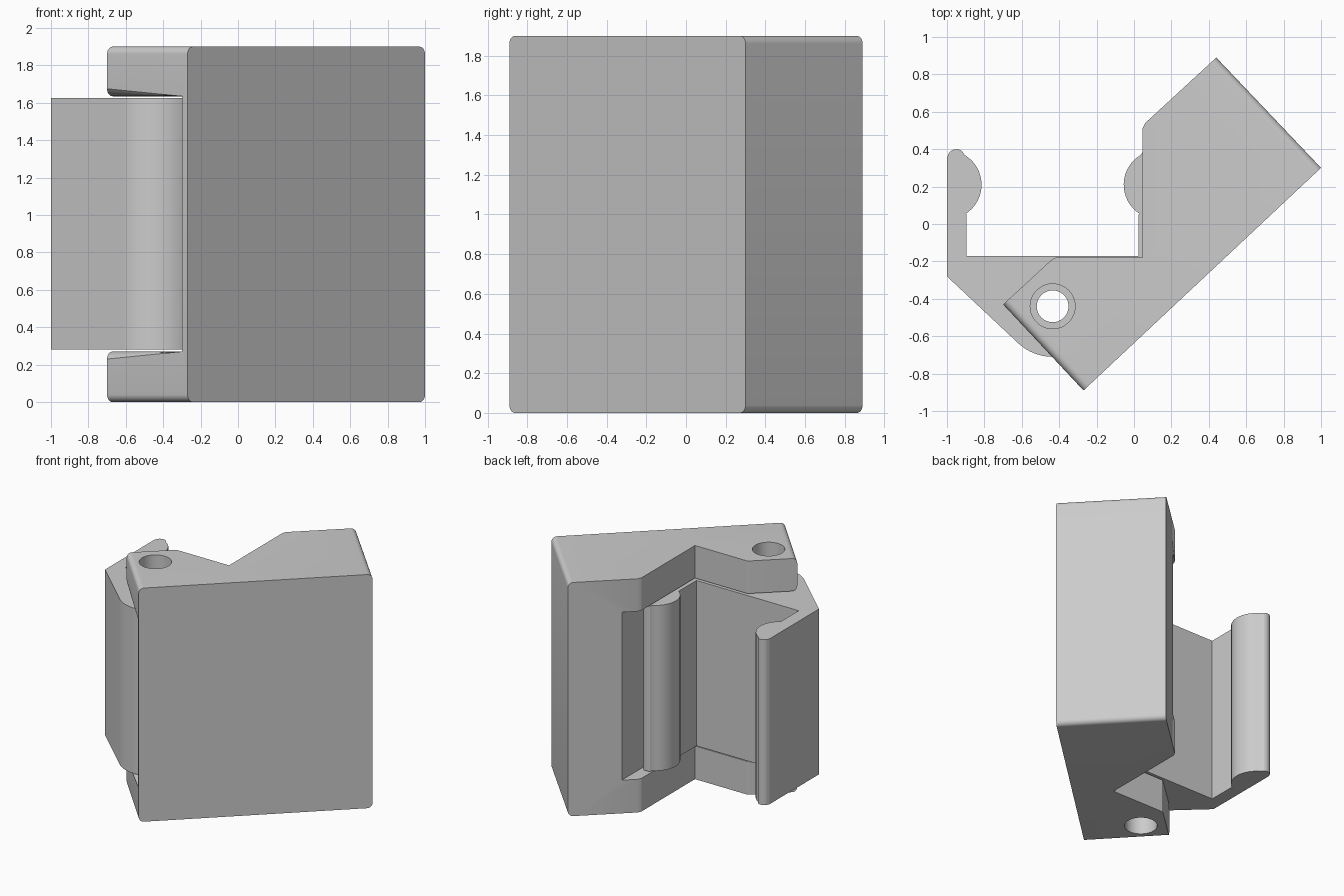
import bpy
import bmesh
from math import sin, cos, radians
from mathutils import Vector

if "Cube" in bpy.data.objects:
    bpy.data.objects.remove(bpy.data.objects["Cube"])

HEIGHT = 1.9
SLOT_LOW, SLOT_HIGH = 0.27, 1.635
PIVOT = Vector((-0.435, -0.44))

grey = bpy.data.materials.new("plain grey")
grey.use_nodes = True
grey.diffuse_color = (0.6, 0.6, 0.6, 1)
grey.node_tree.nodes["Principled BSDF"].inputs["Base Color"].default_value = grey.diffuse_color


def arc(cx, cy, r, start, end, steps):
    angles = [radians(start + (end - start) * i / steps) for i in range(steps + 1)]
    return [(cx + r * cos(a), cy + r * sin(a)) for a in angles]


def prism(name, outline, low, high):
    """Extrude a plan outline between two heights."""
    bm = bmesh.new()
    face = bm.faces.new([bm.verts.new((x, y, low)) for x, y in outline])
    top = bmesh.ops.extrude_face_region(bm, geom=[face])["geom"]
    verts = [g for g in top if isinstance(g, bmesh.types.BMVert)]
    bmesh.ops.translate(bm, verts=verts, vec=(0, 0, high - low))
    bmesh.ops.recalc_face_normals(bm, faces=bm.faces)
    mesh = bpy.data.meshes.new(name)
    bm.to_mesh(mesh)
    bm.free()
    mesh.materials.append(grey)
    ob = bpy.data.objects.new(name, mesh)
    bpy.context.collection.objects.link(ob)
    return ob


def activate(ob):
    bpy.ops.object.select_all(action="DESELECT")
    ob.select_set(True)
    bpy.context.view_layer.objects.active = ob


def cut(ob, outline, low, high):
    """Subtract a prism from the object."""
    cutter = prism("cutter", outline, low, high)
    cutter.hide_render = True
    mod = ob.modifiers.new("cut", "BOOLEAN")
    mod.operation, mod.solver, mod.object = "DIFFERENCE", "EXACT", cutter
    activate(ob)
    bpy.ops.object.modifier_apply(modifier=mod.name)
    bpy.data.objects.remove(cutter)


def round_ends(ob, ends, radius):
    """Round the level edges lying in the given upright end planes."""
    bm = bmesh.new()
    bm.from_mesh(ob.data)
    bmesh.ops.dissolve_limit(bm, angle_limit=0.01, verts=bm.verts, edges=bm.edges)
    chosen = []
    for e in bm.edges:
        a, b = (v.co for v in e.verts)
        if abs(a.z - b.z) > 0.001:
            continue
        for p, q in ends:
            p, q = Vector(p), Vector(q)
            d = (q - p).normalized()
            normal = Vector((-d.y, d.x))
            if all(abs((v.xy - p).dot(normal)) < 0.004 for v in (a, b)):
                chosen.append(e)
                break
    bmesh.ops.bevel(bm, geom=chosen, offset=radius, segments=6, profile=0.5,
                    affect="EDGES", clamp_overlap=True)
    bm.to_mesh(ob.data)
    bm.free()


# Main body: block with a V notch and two hinge ears
front, right = (-0.27, -0.89), (1.0, 0.3)
back, ear = (0.44, 0.89), (-0.7, -0.43)
body = prism("clamp_body", [front, right, back, (0.06, 0.54), (0.045, 0.51), (0.045, -0.18),
                            (-0.42, -0.18), (-0.445, -0.195), ear], 0, HEIGHT)

# Slot between the ears, leaving a thin front wall
cut(body, [(-0.67, -1.206), (0.145, -0.443), (0.145, 1.2), (-1.2, 1.2), (-1.2, -1.206)],
    SLOT_LOW, SLOT_HIGH)
round_ends(body, [(right, back), (ear, front)], 0.04)
cut(body, arc(*PIVOT, 0.12, 0, 352.5, 47), -0.1, HEIGHT + 0.1)

# Swinging clip: mirrored U profile with bulging jaws and a rounded hinge
half = [(0.46, -0.17), (0.46, 0.05)]
half += arc(0.565, 0.21, 0.185, 237, 121, 16)
half += arc(0.514, 0.351, 0.049, 125, 10, 8)
half += [(0.565, 0.355), (0.565, -0.28)]
half += arc(0, PIVOT.y, 0.27, -46.8, -90, 10)
outline = [(PIVOT.x + u, y) for u, y in half]
outline += [(PIVOT.x - u, y) for u, y in reversed(half[:-1])]
clip = prism("swing_clip", outline, SLOT_LOW + 0.01, SLOT_HIGH - 0.01)
cut(clip, arc(*PIVOT, 0.085, 0, 352.5, 47), 0, HEIGHT)

for ob in (body, clip):
    activate(ob)
    bpy.ops.object.shade_smooth_by_angle(angle=radians(25))
